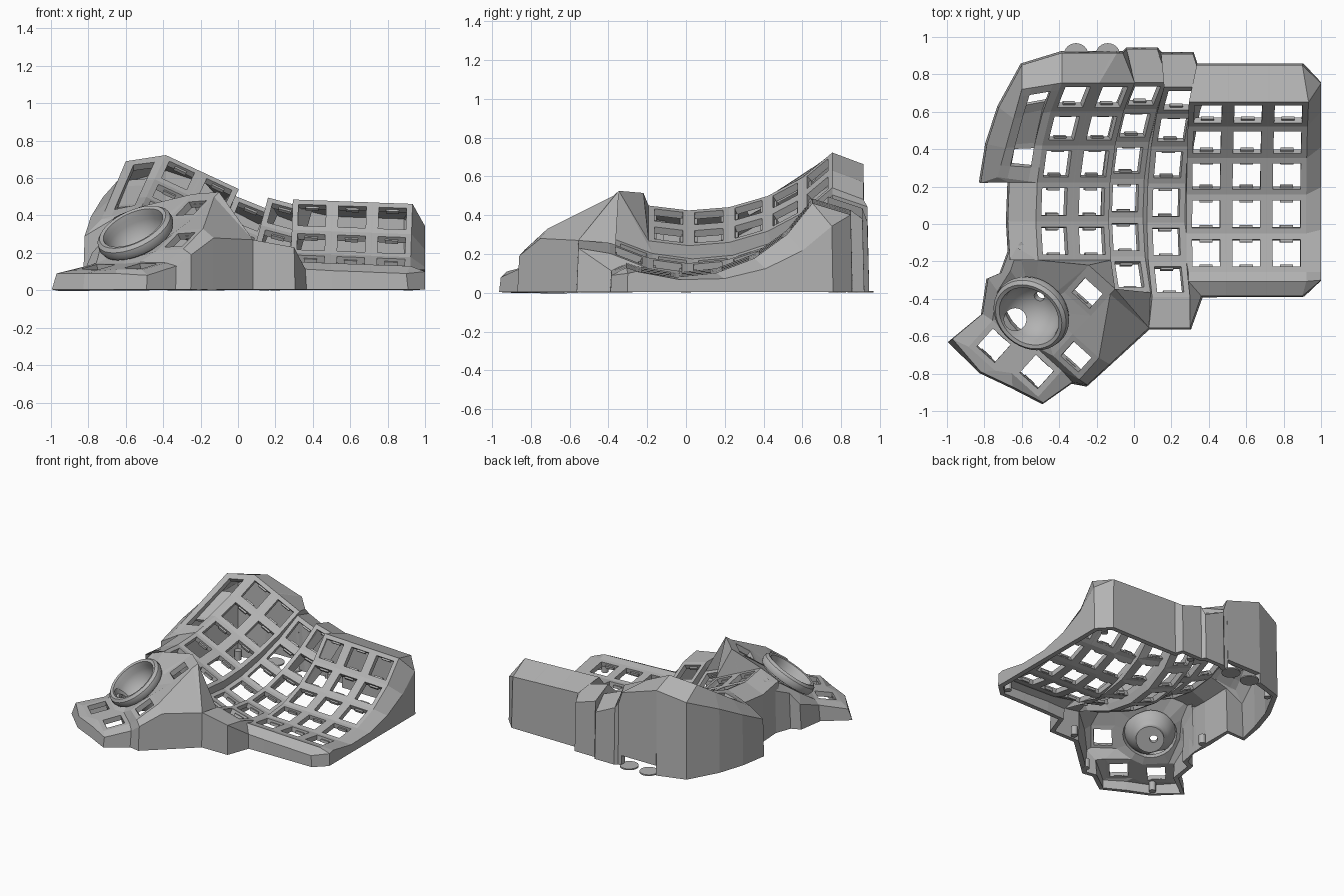
import bpy, bmesh
from math import sin, cos, asin, radians
from mathutils import Vector, Matrix

old = bpy.data.objects.get("Cube")
if old:
    bpy.data.objects.remove(old)

TONE = (0.45, 0.45, 0.45, 1)
grey = bpy.data.materials.new("matte_grey")
grey.use_nodes = True
grey.diffuse_color = TONE
grey.node_tree.nodes["Principled BSDF"].inputs["Base Color"].default_value = TONE


def make_object(name, bm):
    mesh = bpy.data.meshes.new(name)
    bm.to_mesh(mesh)
    bm.free()
    mesh.materials.append(grey)
    obj = bpy.data.objects.new(name, mesh)
    bpy.context.collection.objects.link(obj)
    return obj


def add_solidify(obj, thickness):
    mod = obj.modifiers.new("thickness", 'SOLIDIFY')
    mod.thickness = thickness
    mod.offset = -1


# Key columns: x, y, z of the low point, sideways tilt, first row, radius
COLUMNS = [(-.43, .035, .38, 25, 1, .95), (-.23, .035, .287, 25, 1, .95),
           (-.05, .055, .135, 22, 0, .87), (.17, .03, .125, 15, 0, .87),
           (.385, -.03, .1, 2, 1, .8), (.6, -.03, .092, 2, 1, .8), (.815, -.03, .084, 2, 1, .8)]
HALF, ROWS, LIP = .105, 6, .75


def well(col, side, row):
    """Point on the edge of a curved key column."""
    x, y, z, tilt, _, radius = COLUMNS[col]
    t, u = radians(tilt), side * HALF
    a = (row - 2.1) * 2 * asin(.1044 / radius)
    rise = radius * (1 - cos(a))
    return Vector((x + u * cos(t) + rise * sin(t), y + radius * sin(a),
                   z - u * sin(t) + rise * cos(t)))


# Shell helpers: vertices are shared by position
shell = bmesh.new()
shared, key_faces, key_frames = {}, [], []


def face(*points):
    verts = []
    for p in points:
        key = tuple(round(c, 4) for c in p)
        if key not in shared:
            shared[key] = shell.verts.new(p)
        if shared[key] not in verts:
            verts.append(shared[key])
    if len(verts) > 2:
        return shell.faces.new(verts)


def key_cell(a, b, c, d):
    key_faces.append(face(a, b, c, d))
    across, along = (b - a).normalized(), (d - a).normalized()
    key_frames.append(((a + b + c + d) / 4, across, along, across.cross(along).normalized()))


# Key well cells, the webs between columns and the front lip
for c, spec in enumerate(COLUMNS):
    for r in range(spec[4], ROWS):
        key_cell(well(c, -1, r), well(c, 1, r), well(c, 1, r + 1), well(c, -1, r + 1))
        if c < 6 and r >= COLUMNS[c + 1][4]:
            face(well(c, 1, r), well(c + 1, -1, r), well(c + 1, -1, r + 1), well(c, 1, r + 1))
front = [(c, s) for c in (4, 5, 6) for s in (-1, 1)]
for p, q in zip(front, front[1:]):
    face(well(*p, LIP), well(*q, LIP), well(*q, 1), well(*p, 1))

# Thumb keys: centre, half depth, slope in x and y
e1 = Vector((cos(radians(-42)), sin(radians(-42))))
e2 = Vector((-e1.y, e1.x))
thumbs = []
for x, y, z, depth, sx, sy in [(-.75, -.65, .125, .095, .12, .16), (-.52, -.79, .13, .095, .12, .16),
                               (-.31, -.71, .27, .078, .5, .47), (-.25, -.37, .44, .078, .5, .47)]:
    corners = []
    for i, j in [(-1, -1), (-1, 1), (1, 1), (1, -1)]:
        d = e1 * i * .095 + e2 * j * depth
        corners.append(Vector((x + d.x, y + d.y, z + d.x * sx + d.y * sy)))
    thumbs.append(corners)
    key_cell(corners[0], corners[3], corners[2], corners[1])
k1, k2, k3, k4 = thumbs
A, B, C, D = range(4)
face(k1[C], k1[D], k2[A], k2[B])
face(k2[B], k2[C], k3[A])
face(k2[C], k3[D], k3[A])
face(k3[B], k3[C], k4[C], k4[D])

# Crest above the top thumb key and the steep web down to the key well
crest_left = k4[B] + (k4[B] - k4[A]) * .25
crest_right = k4[C] + (k4[C] - k4[D]) * .25
face(k4[B], k4[C], crest_right, crest_left)
edge = [well(0, -1, 1), well(0, 1, 1), well(1, -1, 1), well(1, 1, 1)]
for p, q in zip(edge, edge[1:]):
    face(crest_left, p, q)
face(crest_left, edge[3], crest_right)
edge = [edge[3], well(2, -1, 1), well(2, -1, 0), well(2, 1, 0)]
for p, q in zip(edge, edge[1:]):
    face(crest_right, p, q)

# Web around the ball socket
ball = Vector((-.55, -.48, .31))
axis = Vector((-.38, -.45, .8)).normalized()
seat = ball - axis * .05
left_low, left_mid, left_high = Vector((-.73, -.36, .25)), Vector((-.66, -.25, .34)), Vector((-.62, -.13, .41))


def on_ring(p):
    v = p - seat
    return seat + (v - axis * v.dot(axis)).normalized() * .18


chain = [k1[B], k1[C], k2[B], k3[A], k3[B], k4[D], k4[A], k4[B], crest_left,
         well(0, -1, 1), left_high, left_mid, left_low]
for p, q in zip(chain, chain[1:] + chain[:1]):
    face(p, q, *[on_ring(q.lerp(p, i / 3)) for i in range(4)])

# Side panel with a long display slot
panel_front, panel_back = Vector((-.73, .25, .38)), Vector((-.6, .72, .69))


def panel(s, row):
    low = min(int(row), 5)
    inner = well(0, -1, low).lerp(well(0, -1, low + 1), row - low)
    return inner.lerp(panel_front.lerp(panel_back, (row - 3) / 3), s)


across = [0, .22, .75, 1]
along = [3, 3.4, 4, 5, 5.75, 6]
for i, (s, s2) in enumerate(zip(across, across[1:])):
    for j, (r, r2) in enumerate(zip(along, along[1:])):
        if i != 1 or j in (0, 4):
            face(panel(s, r), panel(s2, r), panel(s2, r2), panel(s, r2))

# Rim: pairs of surface point and outer shoulder point, clockwise from the back
rim = []
JOINTS = {1: -.1, 2: -.05, 3: .135, 4: .325}


def out(p, dx, dy, dz):
    rim.append((p, p + Vector((dx, dy, dz))))


def to(p, x, y, z):
    rim.append((p, Vector((x, y, z))))


for c in range(7):
    for s in (-1, 1):
        p = well(c, s, 6)
        joint = JOINTS.get(c + (s > 0))
        x = joint - s * .01 if joint else min(p.x, .9)
        to(p, x, COLUMNS[c][1] + .88, p.z - .06)
for r in range(6, 0, -1):
    p = well(6, 1, r)
    to(p, 1, p.y + .02 * (r - 1), p.z - .0033 * r * r)
to(well(6, 1, LIP), 1, -.3, .1)
for c, s in reversed(front):
    p = well(c, s, LIP)
    x = {(6, 1): .9, (4, -1): .36}.get((c, s), p.x)
    to(p, x, -.385, p.z - .04)
for p in (well(4, -1, 1), well(3, 1, 1)):
    rim.append((p, rim[-1][1]))
to(well(3, 1, 0), .3, -.555, .23)
for p in (well(3, -1, 0), well(2, 1, 0), crest_right, k4[C]):
    to(p, .08, -.555, .27)
to(k3[C], -.13, -.75, .28)
to(k3[D], -.25, -.86, .19)
to(k2[C], -.33, -.845, .13)
to(k2[D], -.485, -.955, .08)
to(k2[A], -.65, -.87, .09)
to(k1[D], -.82, -.79, .09)
to(k1[A], -.97, -.615, .09)
to(k1[B], -.81, -.48, .13)
to(left_low, -.78, -.29, .2)
to(left_mid, -.71, -.26, .28)
to(left_high, -.65, -.1, .35)
for r in (1, 2, 3):
    out(well(0, -1, r), -.15, 0, -.06)
rim.append((panel_front, rim[-1][1]))
for r, dx, dy in [(3, -.09, -.03), (4, -.1, .02), (5, -.08, .06), (6, 0, .13)]:
    out(panel(1, r), dx, dy, -.09)


def ground(p, height=.004):
    flare = .03 if p.x < -.9 else .01
    d = Vector((p.x, p.y, 0)).normalized() * flare
    return Vector((min(p.x + d.x, 1), p.y + d.y, height))


for (p, pm), (q, qm) in zip(rim, rim[1:] + rim[:1]):
    face(p, q, qm, pm)
    centre = (pm + qm) / 2
    height = .08 if centre.y > .9 and -.4 < centre.x < -.09 else .004
    face(pm, qm, ground(qm, height), ground(pm, height))

# Cut the switch holes and finish the shell
bmesh.ops.recalc_face_normals(shell, faces=shell.faces)
shell.normal_update()
if sum(f.normal.z * f.calc_area() for f in shell.faces) < 0:
    bmesh.ops.reverse_faces(shell, faces=shell.faces)
    shell.normal_update()
bmesh.ops.inset_individual(shell, faces=key_faces, thickness=.031, use_even_offset=True)
bmesh.ops.delete(shell, geom=key_faces, context='FACES')
add_solidify(make_object("case_shell", shell), .038)

# Switch clips inside every hole
clips = bmesh.new()
for centre, ex, ey, ez in key_frames:
    for side in (-1, 1):
        pos = centre + ey * side * .069 - ez * .026
        turn = Matrix((ex, ey, ez)).transposed().to_4x4()
        size = Matrix.Diagonal((.07, .016, .02, 1))
        bmesh.ops.create_cube(clips, size=1, matrix=Matrix.Translation(pos) @ turn @ size)
make_object("switch_clips", clips)

# Display tray under the slot
tray = bmesh.new()
drop = (panel(1, 4) - panel(0, 4)).cross(panel(0, 5) - panel(0, 4)).normalized()
drop = drop * (-.035 if drop.z > 0 else .035)
rows = [[tray.verts.new(panel(s, r) + drop) for s in (.15, .82)] for r in (3.85, 4, 5, 5.3)]
for low, high in zip(rows, rows[1:]):
    tray.faces.new((low[0], low[1], high[1], high[0])).normal_flip()
add_solidify(make_object("display_tray", tray), .02)

# Ball socket: lathed bowl with a raised lip
turn = axis.to_track_quat('Z', 'Y').to_matrix().to_4x4()
profile = [(.165 * sin(radians(a)), -.165 * cos(radians(a))) for a in range(0, 91, 10)]
profile += [(.172, .03), (.192, .035), (.21, .018), (.215, -.01), (.205, -.035), (.184, -.04)]
profile += [(.185 * sin(radians(a)), -.185 * cos(radians(a))) for a in range(70, 33, -9)]
profile += [(.1, -.16), (.1, -.195), (0, -.195)]
bowl = bmesh.new()
verts = [bowl.verts.new((r, 0, h)) for r, h in profile]
edges = [bowl.edges.new(pair) for pair in zip(verts, verts[1:])]
bmesh.ops.spin(bowl, geom=verts + edges, cent=(0, 0, 0), axis=(0, 0, 1),
               angle=radians(360), steps=40, use_duplicate=False)
bmesh.ops.remove_doubles(bowl, verts=bowl.verts, dist=.0005)
bmesh.ops.recalc_face_normals(bowl, faces=bowl.faces)
bmesh.ops.transform(bowl, matrix=Matrix.Translation(ball) @ turn, verts=bowl.verts)
socket = make_object("ball_socket", bowl)


def cylinder(bm, pos, radius, depth, rotation=Matrix()):
    bmesh.ops.create_cone(bm, cap_ends=True, segments=24, radius1=radius, radius2=radius,
                          depth=depth, matrix=Matrix.Translation(pos) @ rotation)


# Openings through the bowl
cutter_bm = bmesh.new()
cylinder(cutter_bm, (-.635, -.51, .13), .06, .24)
cylinder(cutter_bm, (-.5, -.38, .17), .028, .16, turn)
cutter = make_object("socket_cutter", cutter_bm)
cutter.hide_render = True
cut = socket.modifiers.new("openings", 'BOOLEAN')
cut.operation = 'DIFFERENCE'
cut.object = cutter
bpy.ops.object.select_all(action='DESELECT')
bpy.context.view_layer.objects.active = socket
socket.select_set(True)
bpy.ops.object.modifier_apply(modifier=cut.name)
bpy.data.objects.remove(cutter)
bpy.ops.object.shade_smooth_by_angle(angle=radians(35))

# Thin round feet by the rear opening, and screw posts inside the wall
feet = bmesh.new()
for x in (-.31, -.14):
    cylinder(feet, (x, .9, .005), .067, .01)
make_object("rear_discs", feet)
posts = bmesh.new()
for x, y in [(.91, -.3), (.91, .76), (.2, .86), (-.56, .8), (-.63, .0), (.14, -.49), (-.22, -.79), (-.79, -.74)]:
    cylinder(posts, (x, y, .035), .025, .07)
make_object("screw_posts", posts)
